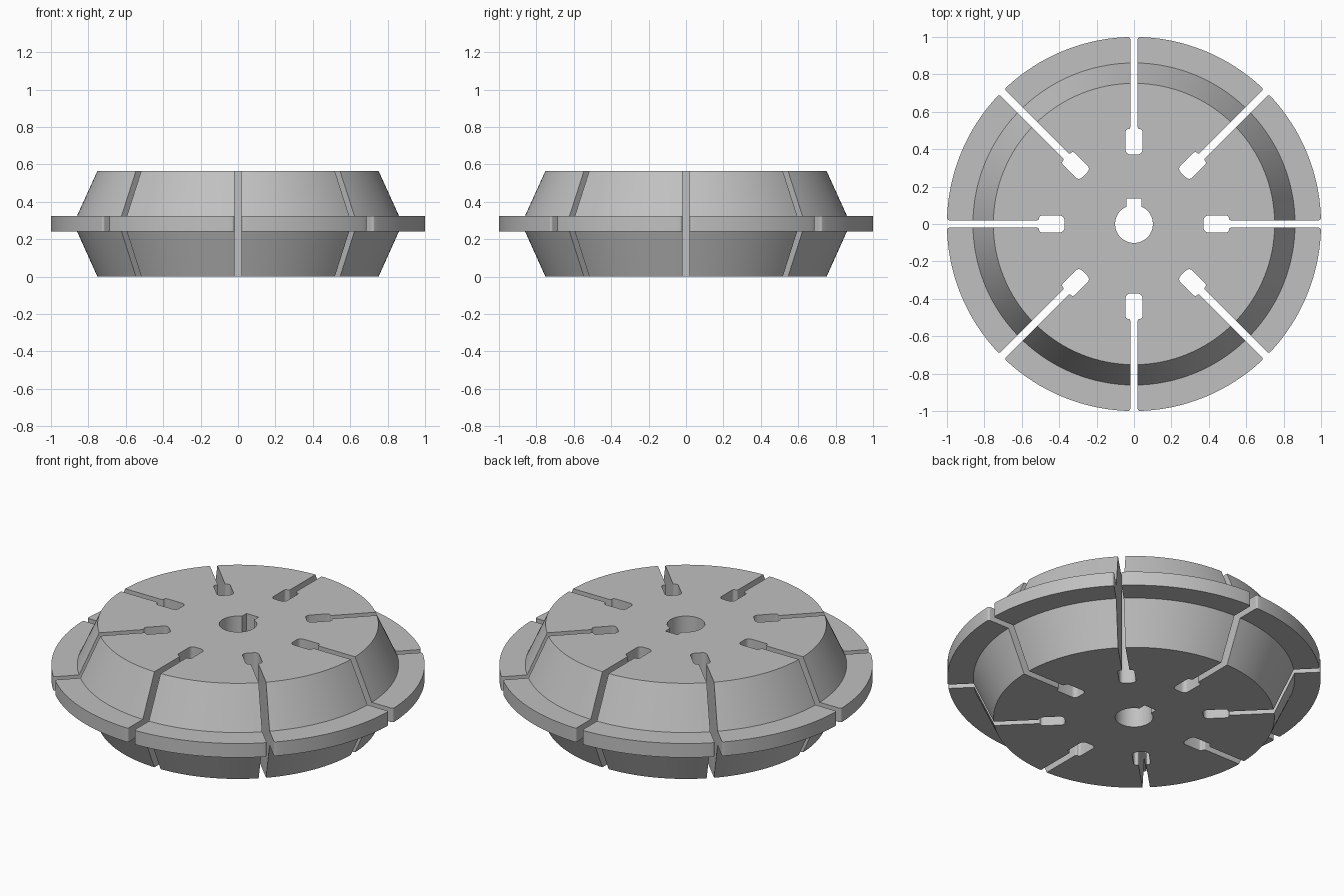
import bpy, bmesh, math
from mathutils import Vector, Matrix

if "Cube" in bpy.data.objects:
    bpy.data.objects.remove(bpy.data.objects["Cube"], do_unlink=True)

HEIGHT = 0.565
SEGMENTS = 160

steel = bpy.data.materials.new("grey_steel")
steel.use_nodes = True
colour = (0.53, 0.53, 0.53, 1)
steel.diffuse_color = colour
steel.node_tree.nodes["Principled BSDF"].inputs["Base Color"].default_value = colour


def make_object(name, bm):
    bmesh.ops.recalc_face_normals(bm, faces=bm.faces)
    mesh = bpy.data.meshes.new(name)
    bm.to_mesh(mesh)
    bm.free()
    mesh.materials.append(steel)
    obj = bpy.data.objects.new(name, mesh)
    bpy.context.collection.objects.link(obj)
    return obj


def revolve(profile):
    """Solid of revolution with flat end caps."""
    bm = bmesh.new()
    rings = []
    for r, z in profile:
        angles = [math.tau * (i + 0.5) / SEGMENTS for i in range(SEGMENTS)]
        rings.append([bm.verts.new((r * math.cos(a), r * math.sin(a), z)) for a in angles])
    for low, high in zip(rings, rings[1:]):
        for i in range(SEGMENTS):
            j = (i + 1) % SEGMENTS
            bm.faces.new((low[i], low[j], high[j], high[i]))
    bm.faces.new(rings[0])
    bm.faces.new(rings[-1])
    return bm


def rounded(corners, steps=5):
    """Round the right-angled corners of an outline given as (x, y, radius)."""
    points = []
    count = len(corners)
    for i, (x, y, r) in enumerate(corners):
        p = Vector((x, y))
        if r == 0:
            points.append(p)
            continue
        a = (Vector(corners[i - 1][:2]) - p).normalized()
        b = (Vector(corners[(i + 1) % count][:2]) - p).normalized()
        centre = p + (a + b) * r
        for k in range(steps + 1):
            t = math.pi / 2 * k / steps
            points.append(centre - (b * math.cos(t) + a * math.sin(t)) * r)
    return points


def add_prism(bm, outline, angle=0):
    """Upright prism through the full height, turned about the axis."""
    turn = Matrix.Rotation(angle, 4, 'Z')
    low = [bm.verts.new(turn @ Vector((p.x, p.y, -0.1))) for p in outline]
    high = [bm.verts.new(turn @ Vector((p.x, p.y, HEIGHT + 0.1))) for p in outline]
    for i in range(len(low)):
        j = (i + 1) % len(low)
        bm.faces.new((low[i], low[j], high[j], high[i]))
    bm.faces.new(low)
    bm.faces.new(high)


# Double-cone body with a flange round the middle
body = make_object("slotted_wheel", revolve([
    (0.752, 0), (0.861, 0.242), (1, 0.242),
    (1, 0.325), (0.861, 0.325), (0.752, HEIGHT)]))

# Half outline of one slot: inner pocket, narrow neck, flared mouth at the rim
half = [(0.045, 0.372, 0.025), (0.045, 0.507, 0.014), (0.02, 0.507, 0.01),
        (0.02, 0.9995, 0.012), (0.06, 0.9995, 0), (0.06, 1.1, 0)]
slot = rounded(half + [(-x, y, r) for x, y, r in reversed(half)])

cutter_bm = bmesh.new()
for i in range(8):
    add_prism(cutter_bm, slot, math.tau * i / 8)

# Shaft bore with a keyway at the back
bore_radius, key_half, key_top = 0.101, 0.04, 0.136
gap = math.asin(key_half / bore_radius)
bore = []
for i in range(49):
    a = math.pi / 2 + gap + (math.tau - 2 * gap) * i / 48
    bore.append(Vector((bore_radius * math.cos(a), bore_radius * math.sin(a))))
bore += [Vector((key_half, key_top)), Vector((-key_half, key_top))]
add_prism(cutter_bm, bore)

cutter = make_object("slot_cutter", cutter_bm)
cutter.hide_render = True

# Cut slots and bore, then shade the curved walls smoothly
cut = body.modifiers.new("slots_and_bore", 'BOOLEAN')
cut.operation = 'DIFFERENCE'
cut.solver = 'EXACT'
cut.object = cutter
bpy.ops.object.select_all(action='DESELECT')
body.select_set(True)
bpy.context.view_layer.objects.active = body
bpy.ops.object.modifier_apply(modifier=cut.name)
bpy.data.objects.remove(cutter, do_unlink=True)
bpy.ops.object.shade_smooth_by_angle(angle=math.radians(25))
